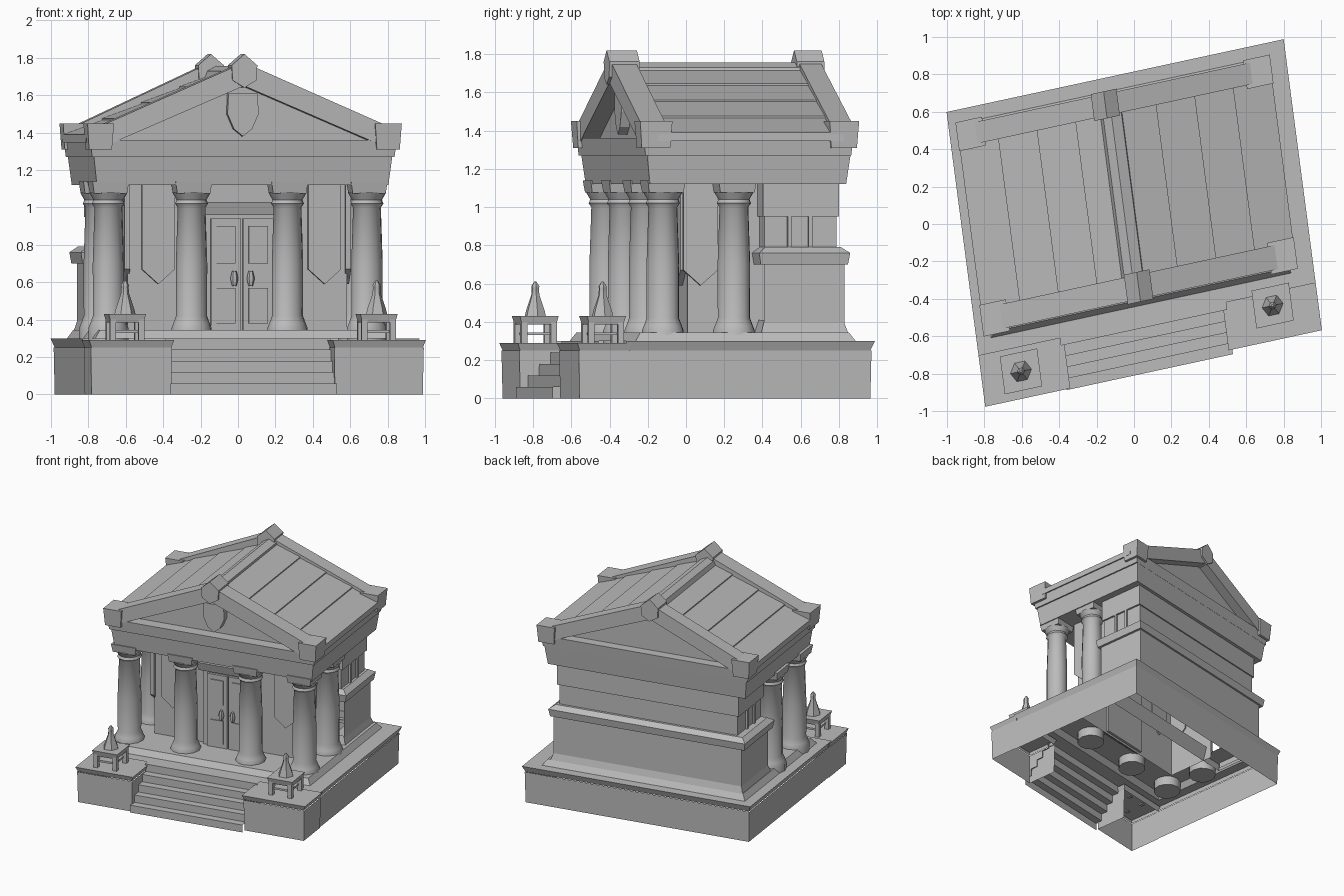
import bpy, bmesh, math
from mathutils import Matrix, Vector

old = bpy.data.objects.get("Cube")
if old:
    bpy.data.objects.remove(old, do_unlink=True)

stone = bpy.data.materials.new("grey_stone")
stone.use_nodes = True
stone.diffuse_color = (0.5, 0.5, 0.5, 1)
bsdf = next(n for n in stone.node_tree.nodes if n.type == 'BSDF_PRINCIPLED')
bsdf.inputs["Base Color"].default_value = (0.5, 0.5, 0.5, 1)
bsdf.inputs["Roughness"].default_value = 0.8

# The temple stands turned and slightly skewed on its plot
PLOT = Matrix(((0.977, -0.13, 0, 0), (0.211, 0.991, 0, 0.005), (0, 0, 1, 0), (0, 0, 0, 1)))
C = -0.02      # centre line of the upper building
D = 0.0        # centre line of the hall front


def finish(name, bm, smooth=False):
    bmesh.ops.recalc_face_normals(bm, faces=bm.faces)
    bm.transform(PLOT)
    me = bpy.data.meshes.new(name)
    bm.to_mesh(me)
    bm.free()
    me.materials.append(stone)
    ob = bpy.data.objects.new(name, me)
    bpy.context.collection.objects.link(ob)
    if smooth:
        bpy.ops.object.select_all(action='DESELECT')
        ob.select_set(True)
        bpy.context.view_layer.objects.active = ob
        bpy.ops.object.shade_smooth_by_angle(angle=math.radians(40))
    return ob


def block(name, u0, u1, v0, v1, z0, z1, grow=0, skip=()):
    """Box whose top is wider than its bottom by grow; skip names the open sides."""
    bm = bmesh.new()
    low, top = [[bm.verts.new(p) for p in ((u0 - g, v0 - g, z), (u1 + g, v0 - g, z),
                                           (u1 + g, v1 + g, z), (u0 - g, v1 + g, z))]
                for z, g in ((z0, 0), (z1, grow))]
    sides = {"bottom": low[::-1], "top": top}
    for i, side in enumerate(("front", "left", "back", "right")):
        j = (i + 1) % 4
        sides[side] = (low[i], low[j], top[j], top[i])
    for side, verts in sides.items():
        if side not in skip:
            bm.faces.new(verts)
    return finish(name, bm)


def prism(name, outline, a, b, axis='v'):
    """Outline of (across, z) points pushed from a to b along one plan axis."""
    bm = bmesh.new()
    put = (lambda p, d: (p[0], d, p[1])) if axis == 'v' else (lambda p, d: (d, p[0], p[1]))
    face = bm.faces.new([bm.verts.new(put(p, a)) for p in outline])
    new = bmesh.ops.extrude_face_region(bm, geom=[face])["geom"]
    shift = Vector((0, b - a, 0)) if axis == 'v' else Vector((b - a, 0, 0))
    bmesh.ops.translate(bm, vec=shift, verts=[g for g in new if isinstance(g, bmesh.types.BMVert)])
    return finish(name, bm)


def lathe(name, u, v, profile, sides=12):
    """Round part from (radius, z) points."""
    bm = bmesh.new()
    rings = [[bm.verts.new((u + r * math.cos(math.tau * k / sides),
                            v + r * math.sin(math.tau * k / sides), z))
              for k in range(sides)] for r, z in profile]
    for lo, hi in zip(rings, rings[1:]):
        for k in range(sides):
            m = (k + 1) % sides
            bm.faces.new((lo[k], lo[m], hi[m], hi[k]))
    bm.faces.new(rings[0][::-1])
    bm.faces.new(rings[-1])
    return finish(name, bm, True)


# Hollow podium and lip
block("podium", -0.9, 0.905, -0.52, 0.775, 0, 0.25, 0.005, ("front", "top", "bottom"))
block("podium_lip", -0.9, 0.905, -0.5, 0.775, 0.25, 0.3, 0.02, ("bottom", "front", "top"))

# Floor around the open underside of the hall, sloping down at the rim
bm = bmesh.new()
rings = [[bm.verts.new(p) for p in ((u0, v0, z), (u1, v0, z), (u1, v1, z), (u0, v1, z))]
         for u0, u1, v0, v1, z in ((-0.92, 0.925, -0.52, 0.795, 0.3), (-0.84, 0.8, -0.44, 0.72, 0.3),
                                   (-0.81, 0.77, -0.41, 0.69, 0.345), (C - 0.6, C + 0.6, -0.12, 0.64, 0.345))]
for outer, inner in zip(rings, rings[1:]):
    for i in range(4):
        j = (i + 1) % 4
        bm.faces.new((outer[i], outer[j], inner[j], inner[i]))
finish("floor", bm)

# Front pedestals, open underneath
for side, u0, u1, v0 in (("right", -0.905, -0.47, -0.78), ("left", 0.43, 0.91, -0.76)):
    block(side + "_pedestal", u0, u1, v0, -0.5, 0, 0.25, 0.005, ("back", "top", "bottom"))
    block(side + "_pedestal_cap", u0, u1, v0, -0.5, 0.25, 0.29, 0.015, ("bottom",))

# Stairs as one folded sheet of treads and risers
STEPS, RISE = 5, 0.06
path = []
for i in range(STEPS):
    front = -0.8 + i * RISE
    path += [(front, i * RISE), (front, (i + 1) * RISE)]
path.append((-0.48, STEPS * RISE))
bm = bmesh.new()
lines = [[bm.verts.new((u, v, z)) for u in (-0.475, 0.435)] for v, z in path]
for (a, b), (c, d) in zip(lines, lines[1:]):
    bm.faces.new((a, b, d, c))
finish("stairs", bm)

# Braziers on the pedestals
for side, u, v in (("right", -0.705, -0.65), ("left", 0.68, -0.59)):
    block(side + "_brazier_tray", u - 0.09, u + 0.09, v - 0.09, v + 0.09, 0.385, 0.43, 0.012)
    block(side + "_brazier_shelf", u - 0.07, u + 0.07, v - 0.07, v + 0.07, 0.33, 0.345)
    for n, (su, sv) in enumerate(((-1, -1), (1, -1), (1, 1), (-1, 1))):
        a, b = u + su * 0.078, v + sv * 0.078
        block("%s_brazier_leg_%d" % (side, n + 1), a - 0.016, a + 0.016, b - 0.016, b + 0.016, 0.28, 0.4)
    lathe(side + "_brazier_flame", u, v,
          ((0.06, 0.42), (0.05, 0.46), (0.022, 0.54), (0.02, 0.575), (0.022, 0.585), (0.006, 0.61)), 6)

# Inner hall with door
block("hall", C - 0.6, C + 0.6, -0.12, 0.3, 0.3, 1.14, 0, ("bottom", "back"))
block("door_surround", D - 0.21, D + 0.21, -0.15, -0.1, 0.32, 1.0)
for side, s in (("right", -1), ("left", 1)):
    lo, hi = sorted((D + s * 0.006, D + s * 0.17))
    block(side + "_door_leaf", lo, hi, -0.17, -0.13, 0.33, 0.94)
    for z0, z1 in ((0.38, 0.57), (0.7, 0.9)):
        block(side + "_door_panel", lo + 0.03, hi - 0.03, -0.178, -0.16, z0, z1)
    lathe(side + "_door_handle", D + s * 0.045, -0.185, ((0.012, 0.58), (0.022, 0.62), (0.012, 0.66)), 6)
block("door_lintel", D - 0.23, D + 0.23, -0.18, -0.1, 0.96, 1.03, 0.02)


# Pointed hanging banners on the hall walls
def banner(c):
    return [(c - 0.09, 1.12), (c - 0.09, 0.67), (c, 0.59), (c + 0.09, 0.67), (c + 0.09, 1.12)]


for side, s in (("right", -1), ("left", 1)):
    prism(side + "_front_banner", banner(D + s * 0.455), -0.15, -0.11)
    prism(side + "_side_banner", banner(-0.055), C + s * 0.59, C + s * 0.62, 'u')

# Thick rear block with bands
block("rear_wall_foot", C - 0.8, C + 0.78, 0.22, 0.705, 0.3, 0.41, -0.035, ("bottom", "top"))
block("rear_wall_lower", C - 0.77, C + 0.75, 0.25, 0.675, 0.3, 0.72, 0, ("bottom", "front"))
block("rear_band", C - 0.8, C + 0.77, 0.23, 0.69, 0.7, 0.76, 0.01)
block("rear_band_top", C - 0.81, C + 0.78, 0.22, 0.7, 0.76, 0.79, -0.04)
block("rear_wall_upper", C - 0.72, C + 0.72, 0.26, 0.64, 0.78, 0.96)
block("rear_wall_frieze", C - 0.735, C + 0.735, 0.25, 0.65, 0.95, 1.14)
for side, s in (("right", -1), ("left", 1)):
    for n, (v0, v1) in enumerate(((0.38, 0.4), (0.49, 0.51))):
        a, b = sorted((C + s * 0.7, C + s * 0.735))
        block("%s_window_frame_%d" % (side, n + 1), a, b, v0, v1, 0.79, 0.96)

# Columns with base, capital and abacus
column = ((0.11, 0.27), (0.11, 0.355), (0.1, 0.38), (0.085, 0.42), (0.086, 0.7), (0.076, 1.0),
          (0.09, 1.02), (0.082, 1.04), (0.105, 1.08))
spots = [(u, -0.27) for u in (-0.745, -0.29, 0.235, 0.67)] + [(u, 0.105) for u in (-0.745, 0.67)]
for n, (u, v) in enumerate(spots):
    lathe("column_%d" % (n + 1), u, v, column)
    block("abacus_%d" % (n + 1), u - 0.09, u + 0.09, v - 0.09, v + 0.09, 1.075, 1.14, 0.01)

# Entablature in two layers
block("architrave", C - 0.8, C + 0.795, -0.36, 0.675, 1.12, 1.28, 0.02)
block("cornice", C - 0.83, C + 0.825, -0.39, 0.695, 1.27, 1.36, 0.01)

# Gable body and overlapping roof slabs
EAVE, RIDGE, HALF = 1.38, 1.72, 0.845


def roof_z(d):
    return RIDGE - (RIDGE - EAVE) * d / HALF


prism("gable_body", [(C - 0.8, 1.35), (C + 0.8, 1.35), (C, 1.69)], -0.31, 0.63)
ROWS = 4
for side, s in (("right", -1), ("left", 1)):
    for i in range(ROWS):
        d0, d1 = HALF * i / ROWS, HALF * (i + 1) / ROWS + 0.01
        prism("%s_roof_slab_%d" % (side, i + 1),
              [(C + s * d0, roof_z(d0) - 0.03), (C + s * d0, roof_z(d0) + 0.005),
               (C + s * d1, roof_z(d1) + 0.015), (C + s * d1, roof_z(d1) - 0.03)], -0.33, 0.65)
prism("ridge_cap", [(C - 0.09, 1.68), (C - 0.07, 1.73), (C - 0.025, 1.755), (C + 0.03, 1.73), (C + 0.04, 1.68)],
      -0.32, 0.62)

# Raking beams, corner blocks and peak blocks at both gables
for end, v0, v1, peak in (("front", -0.405, -0.275, C), ("back", 0.595, 0.71, C - 0.05)):
    for side, s in (("right", -1), ("left", 1)):
        prism("%s_%s_rake" % (end, side),
              [(peak, 1.65), (peak, 1.775), (C + s * 0.81, 1.425), (C + s * 0.83, 1.34), (C + s * 0.72, 1.345)],
              v0, v1)
        a, b = sorted((C + s * 0.725, C + s * 0.85))
        block("%s_%s_corner_block" % (end, side), a, b, v0 - 0.01, v1 + 0.01, 1.31, 1.45, 0.01)
    prism(end + "_peak_block",
          [(peak - 0.065, 1.68), (peak, 1.64), (peak + 0.065, 1.68), (peak + 0.07, 1.76),
           (peak, 1.82), (peak - 0.07, 1.76)], v0 - 0.015, v1 + 0.015)

# Plain shield on the front gable
prism("gable_shield", [(C - 0.08, 1.61), (C + 0.08, 1.61), (C + 0.085, 1.5), (C + 0.05, 1.42),
                       (C, 1.38), (C - 0.05, 1.42), (C - 0.085, 1.5)], -0.36, -0.3)
